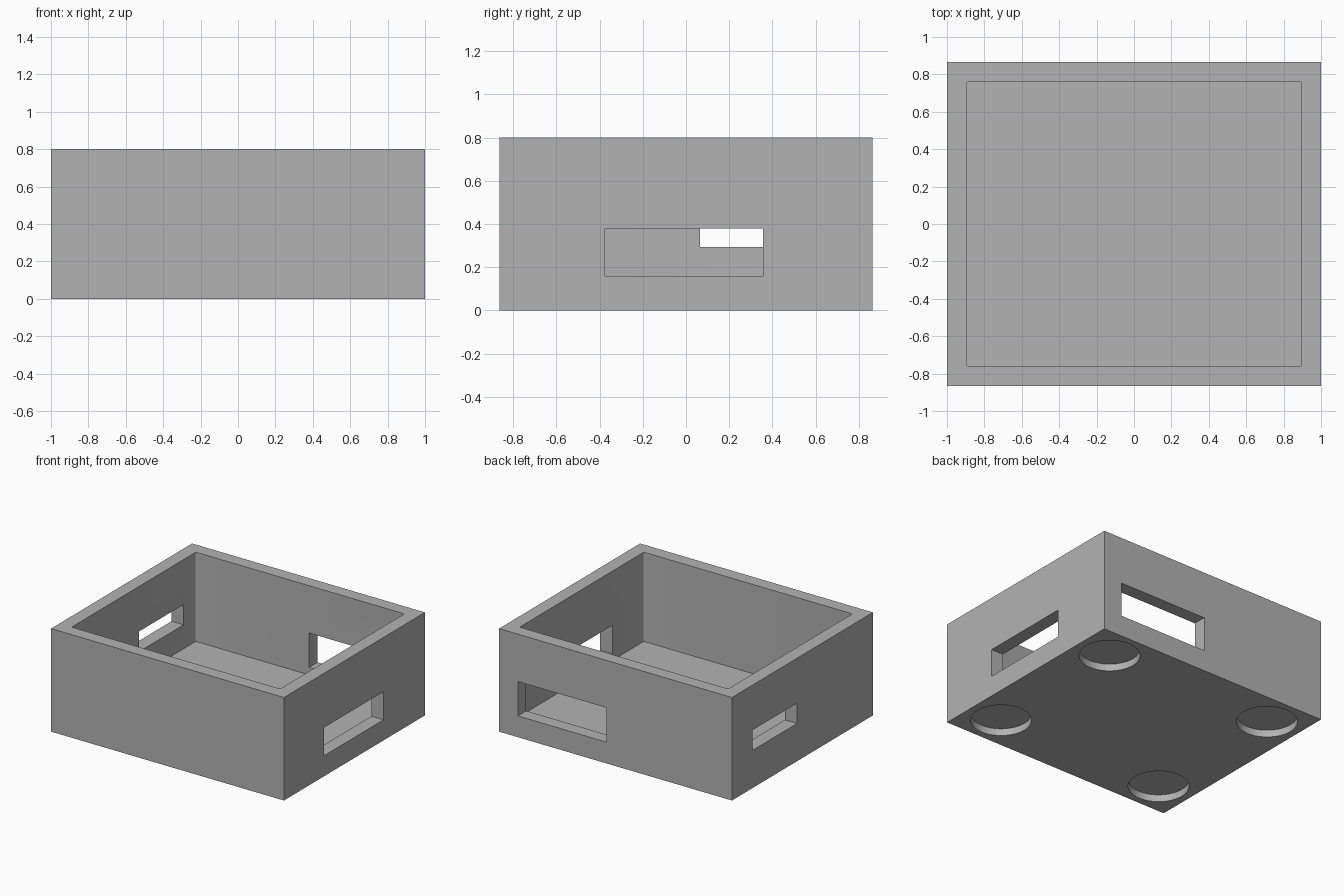
import bpy, bmesh
from mathutils import Matrix, Vector

if "Cube" in bpy.data.objects:
    bpy.data.objects.remove(bpy.data.objects["Cube"], do_unlink=True)

grey = bpy.data.materials.new("plain_grey")
grey.use_nodes = True
grey.diffuse_color = (0.45, 0.45, 0.45, 1)
grey.node_tree.nodes["Principled BSDF"].inputs["Base Color"].default_value = grey.diffuse_color


def finish(name, bm):
    mesh = bpy.data.meshes.new(name)
    bm.to_mesh(mesh)
    bm.free()
    mesh.materials.append(grey)
    obj = bpy.data.objects.new(name, mesh)
    bpy.context.scene.collection.objects.link(obj)
    return obj


def box(name, low, high, corner=0):
    low, high = Vector(low), Vector(high)
    bm = bmesh.new()
    bmesh.ops.create_cube(bm, size=1, matrix=Matrix.Translation((low + high) / 2)
                          @ Matrix.Diagonal((*(high - low), 1)))
    if corner:
        upright = [e for e in bm.edges
                   if abs(e.verts[0].co.z - e.verts[1].co.z) > 0.1]
        bmesh.ops.bevel(bm, geom=upright, offset=corner, segments=3,
                        affect='EDGES', profile=0.5)
    return finish(name, bm)


def cylinder(name, centre, radius, depth):
    bm = bmesh.new()
    bmesh.ops.create_cone(bm, cap_ends=True, segments=64, radius1=radius,
                          radius2=radius, depth=depth,
                          matrix=Matrix.Translation(centre))
    return finish(name, bm)


HX, HY, HEIGHT = 1.0, 0.865, 0.8
IX, IY, FLOOR = 0.896, 0.762, 0.107

# Outer body
body = box("open_tray", (-HX, -HY, 0), (HX, HY, HEIGHT))

# Interior space and the three wall openings
cutters = [
    box("interior_cutter", (-IX, -IY, FLOOR), (IX, IY, 1), corner=0.01),
    box("right_opening_cutter", (0.8, -0.375, 0.16), (1.1, 0.357, 0.378)),
    box("left_opening_cutter", (-1.1, 0.066, 0.293), (-0.8, 0.612, 0.45)),
    box("back_opening_cutter", (0.077, 0.7, 0.165), (0.839, 1, 0.432)),
]

# Round foot recesses underneath
for x in (-0.727, 0.727):
    for y in (-0.597, 0.597):
        cutters.append(cylinder("foot_recess_cutter", (x, y, 0), 0.216, 0.11))

for cutter in cutters:
    mod = body.modifiers.new(cutter.name, 'BOOLEAN')
    mod.operation = 'DIFFERENCE'
    mod.solver = 'EXACT'
    mod.object = cutter

# Bake the cuts and drop the cutters
graph = bpy.context.evaluated_depsgraph_get()
cut_mesh = bpy.data.meshes.new_from_object(body.evaluated_get(graph))
body.modifiers.clear()
body.data = cut_mesh
for cutter in cutters:
    bpy.data.objects.remove(cutter, do_unlink=True)

# Smooth the round walls, keep the box edges sharp
bpy.ops.object.select_all(action='DESELECT')
body.select_set(True)
bpy.context.view_layer.objects.active = body
bpy.ops.object.shade_smooth_by_angle(angle=0.6)
